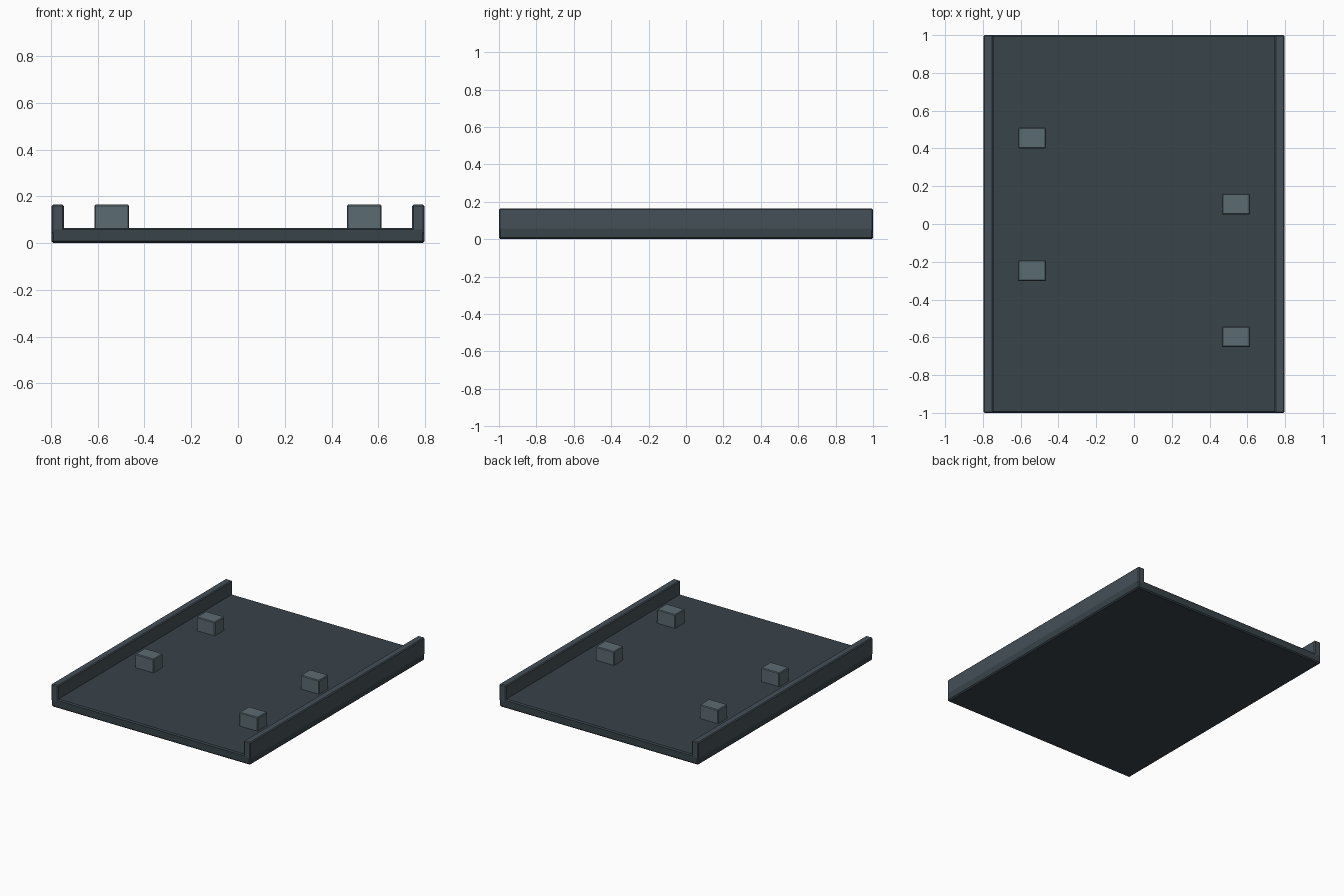
import bpy

if "Cube" in bpy.data.objects:
    bpy.data.objects.remove(bpy.data.objects["Cube"])


def material(name, color):
    m = bpy.data.materials.new(name)
    m.diffuse_color = (*color, 1)
    m.use_nodes = True
    m.node_tree.nodes["Principled BSDF"].inputs["Base Color"].default_value = m.diffuse_color
    return m


def box(name, lo, hi, bevel, mat):
    """Axis-aligned box between two corners with a small chamfer."""
    centre = [(a + b) / 2 for a, b in zip(lo, hi)]
    bpy.ops.mesh.primitive_cube_add(size=1, location=centre)
    ob = bpy.context.object
    ob.name = name
    ob.scale = [b - a for a, b in zip(lo, hi)]
    bpy.ops.object.transform_apply(location=False, rotation=False, scale=True)
    mod = ob.modifiers.new("edge_bevel", 'BEVEL')
    mod.width = bevel
    mod.segments = 1
    ob.data.materials.append(mat)
    return ob


plate_mat = material("plate_dark", (0.040, 0.056, 0.068))
rail_mat = material("rail_grey", (0.058, 0.080, 0.095))
block_mat = material("block_grey", (0.105, 0.145, 0.165))

HALF_W, TOP = 0.798, 0.164

# Floor plate
box("base_plate", (-HALF_W, -1, 0), (HALF_W, 1, 0.065), 0.008, plate_mat)

# Side rails, sunk a little into the plate
for side, name in ((-1, "left"), (1, "right")):
    xs = sorted((side * 0.745, side * HALF_W))
    box(f"{name}_rail", (xs[0], -1, 0.04), (xs[1], 1, TOP), 0.006, rail_mat)

# Staggered raised blocks, two along each side
for side, name, first_y in ((-1, "left", -0.247), (1, "right", -0.597)):
    for i in range(2):
        x, y = side * 0.54, first_y + i * 0.702
        box(f"{name}_block_{i + 1}", (x - 0.074, y - 0.055, 0.055),
            (x + 0.074, y + 0.055, TOP), 0.005, block_mat)
